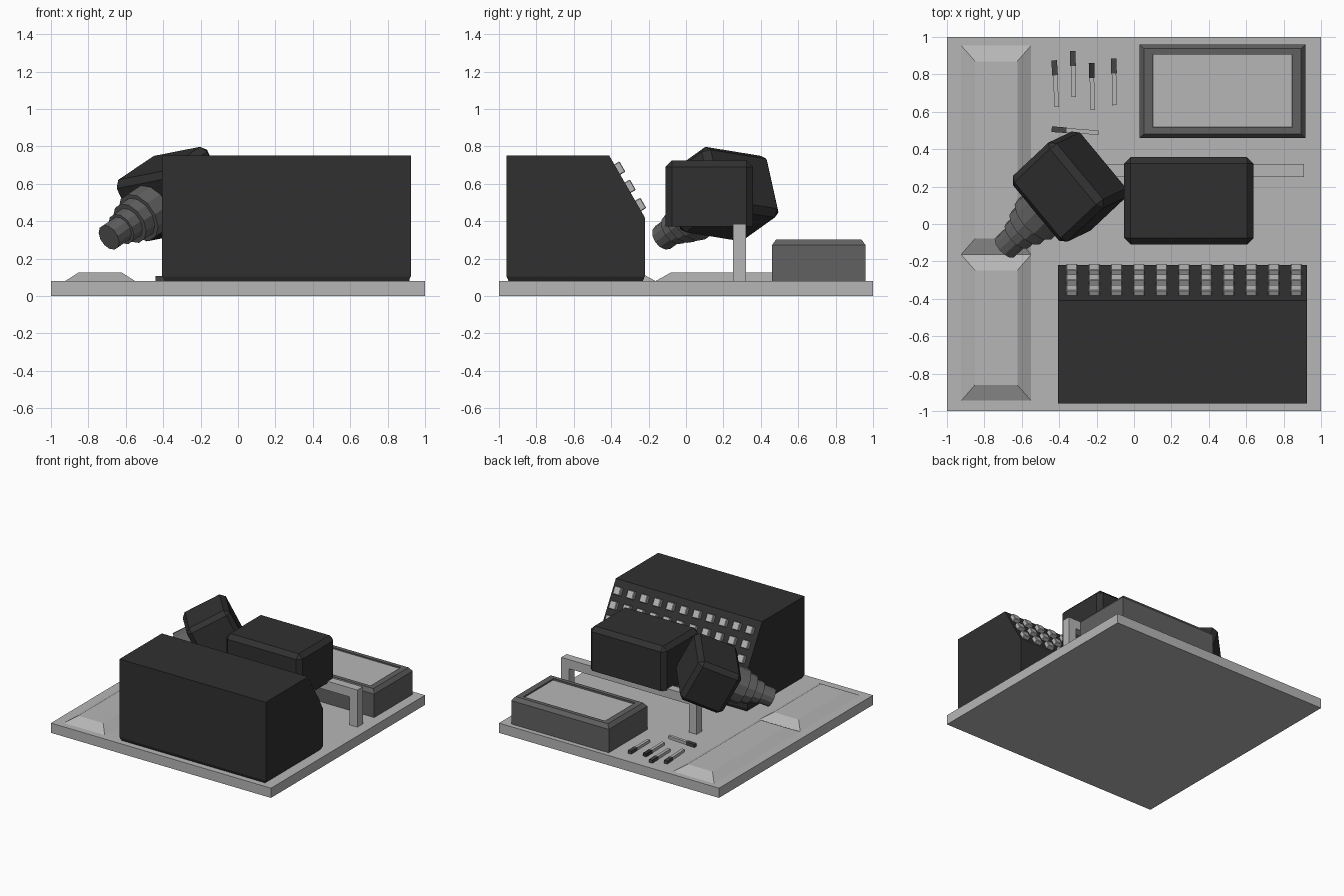
import bpy, bmesh, math
from mathutils import Vector, Matrix

if "Cube" in bpy.data.objects:
    bpy.data.objects.remove(bpy.data.objects["Cube"])


def material(name, v):
    m = bpy.data.materials.new(name)
    m.diffuse_color = (v, v, v, 1)
    m.use_nodes = True
    m.node_tree.nodes["Principled BSDF"].inputs["Base Color"].default_value = m.diffuse_color
    return m


PALE = material("pale grey", 0.47)
DARK = material("near black", 0.03)
MID = material("mid grey", 0.12)
CHAR = material("charcoal", 0.06)


def finish(bm, name, mat, matrix=None):
    bmesh.ops.recalc_face_normals(bm, faces=bm.faces[:])
    me = bpy.data.meshes.new(name)
    bm.to_mesh(me)
    bm.free()
    me.materials.append(mat)
    ob = bpy.data.objects.new(name, me)
    bpy.context.collection.objects.link(ob)
    if matrix is not None:
        ob.matrix_world = matrix
    return ob


def box(name, size, matrix, mat, bevel=0, keep_bottom=False):
    bm = bmesh.new()
    bmesh.ops.create_cube(bm, size=1, matrix=Matrix.Diagonal((*size, 1)))
    if bevel:
        edges = [e for e in bm.edges
                 if not keep_bottom or max(v.co.z for v in e.verts) > 0]
        bmesh.ops.bevel(bm, geom=edges, offset=bevel, segments=1,
                        profile=0.5, affect='EDGES')
    return finish(bm, name, mat, matrix)


def at(x, y, z):
    return Matrix.Translation((x, y, z))


def rings(name, cx, cy, levels, mat):
    """Loft through rectangles given as (half x, half y, z)."""
    bm = bmesh.new()
    loops = [[bm.verts.new((cx + sx * hx, cy + sy * hy, z))
              for sx, sy in ((-1, -1), (1, -1), (1, 1), (-1, 1))]
             for hx, hy, z in levels]
    for a, b in zip(loops, loops[1:]):
        for i in range(4):
            bm.faces.new((a[i], a[(i + 1) % 4], b[(i + 1) % 4], b[i]))
    bm.faces.new(loops[0])
    bm.faces.new(loops[-1])
    return finish(bm, name, mat)


def frame(origin, x, y, z):
    m = Matrix((x, y, z)).transposed().to_4x4()
    m.translation = origin
    return m


# Base plate
box("base_plate", (2, 2, 0.08), at(0, 0, 0.04), PALE)

# Two raised, sloped pads along the left edge
for name, y0, y1 in (("front_pad", -0.945, -0.163), ("rear_pad", -0.163, 0.955)):
    hy = (y1 - y0) / 2
    rings(name, -0.737, (y0 + y1) / 2,
          [(0.187, hy, 0.075), (0.187, hy, 0.08), (0.113, hy - 0.085, 0.127)], PALE)

# Console: side profile extruded along x, on a slightly inset plinth
profile = [(-0.96, 0.105), (-0.96, 0.75), (-0.41, 0.75), (-0.22, 0.42), (-0.22, 0.105)]
bm = bmesh.new()
side = bm.faces.new([bm.verts.new((-0.405, y, z)) for y, z in profile])
ext = bmesh.ops.extrude_face_region(bm, geom=[side], use_keep_orig=True)
bmesh.ops.translate(bm, vec=(1.33, 0, 0),
                    verts=[v for v in ext["geom"] if isinstance(v, bmesh.types.BMVert)])
finish(bm, "console", DARK)
rings("console_plinth", 0.26, -0.59,
      [(0.65, 0.358, 0.078), (0.665, 0.37, 0.106)], DARK)

# Console buttons: 3 rows of 11 on the slope
down = Vector((0, 0.19, -0.33)).normalized()
out = Vector((0, 0.33, 0.19)).normalized()
top = Vector((0, -0.41, 0.75))
for row, t in enumerate((0.085, 0.197, 0.309)):
    for col in range(11):
        p = top + down * t + out * 0.012
        p.x = -0.333 + 0.12 * col
        box(f"button_{row}_{col}", (0.06, 0.064, 0.04),
            frame(p, Vector((-1, 0, 0)), down, out), PALE, 0.004)

# Tray with chamfered rim and a slightly sunken pale panel
rings("tray", 0.473, 0.71,
      [(0.443, 0.25, 0.078), (0.443, 0.25, 0.272), (0.42, 0.228, 0.303),
       (0.371, 0.195, 0.303), (0.371, 0.195, 0.286)], MID)
box("tray_panel", (0.74, 0.388, 0.008), at(0.473, 0.715, 0.288), PALE)

# Stand: crossbar on two legs
box("stand_bar", (1.23, 0.07, 0.075), at(0.295, 0.285, 0.347), PALE)
for name, x in (("left_leg", -0.285), ("right_leg", 0.875)):
    box(name, (0.07, 0.07, 0.27), at(x, 0.285, 0.2), PALE)

# Housing resting on the stand
box("housing", (0.693, 0.467, 0.355), at(0.293, 0.124, 0.548), DARK, 0.035, True)

# Tilted head with a stepped barrel
fwd = Vector((-0.655, -0.615, -0.44)).normalized()
right = Vector((0.61, -0.78, 0.11))
right = (right - right.dot(fwd) * fwd).normalized()
up = right.cross(fwd)
centre = Vector((-0.345, 0.2, 0.545))
box("tilted_head", (0.46, 0.36, 0.37), frame(centre, right, fwd, up), DARK, 0.035)

tip = centre + fwd * 0.527
for i, (near, far, r) in enumerate(((0, 0.13, 0.073), (0.10, 0.18, 0.09),
                                    (0.17, 0.27, 0.117), (0.24, 0.38, 0.14))):
    bm = bmesh.new()
    bmesh.ops.create_cone(bm, cap_ends=True, segments=12, radius1=r, radius2=r,
                          depth=far - near)
    finish(bm, f"barrel_{i}", MID,
           frame(tip - fwd * (near + far) / 2, right, up, -fwd))

# Loose pens: pale shaft with a dark cap (cap end, tail end, cap colour)
pens = [((-0.427, 0.875), (-0.412, 0.625), CHAR), ((-0.328, 0.925), (-0.322, 0.68), CHAR),
        ((-0.227, 0.86), (-0.221, 0.61), DARK), ((-0.108, 0.885), (-0.105, 0.635), CHAR),
        ((-0.44, 0.507), (-0.19, 0.488), CHAR)]
for i, (a, b, mat) in enumerate(pens):
    a, b = Vector((*a, 0.091)), Vector((*b, 0.091))
    d = (b - a).normalized()
    side = Vector((0, 0, 1)).cross(d)
    length = (b - a).length
    z = Vector((0, 0, 1))
    box(f"pen_cap_{i}", (0.08, 0.03, 0.03), frame(a + d * 0.04, d, side, z), mat)
    box(f"pen_shaft_{i}", (length - 0.08, 0.024, 0.024),
        frame(a + d * (0.08 + length) / 2, d, side, z), PALE)
